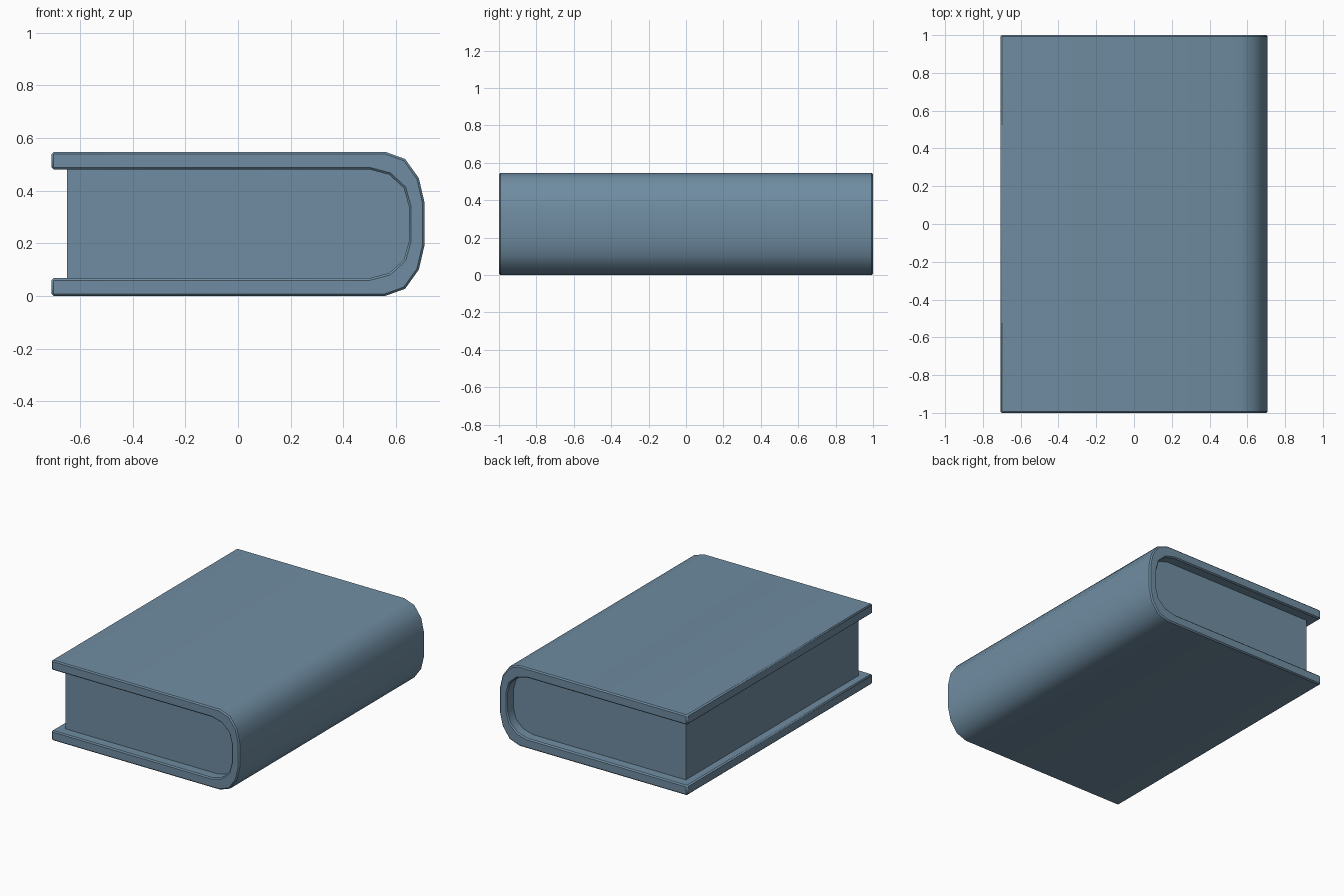
import bpy, bmesh, math

if "Cube" in bpy.data.objects:
    bpy.data.objects.remove(bpy.data.objects["Cube"])

MID = 0.2735  # mid height of the book

# Slate blue for the whole book
slate = bpy.data.materials.new("slate_blue")
slate.diffuse_color = (0.16, 0.265, 0.36, 1)
slate.use_nodes = True
slate.node_tree.nodes["Principled BSDF"].inputs["Base Color"].default_value = slate.diffuse_color


def mirrored(lower):
    """Lower half of a profile plus its mirror image above MID."""
    return lower + [(x, 2 * MID - z) for x, z in reversed(lower)]


def prism(name, profile, half_length, bevel=0.0):
    """Extrude an XZ profile along y, optionally chamfering the sharp edges."""
    bm = bmesh.new()
    front = bm.faces.new([bm.verts.new((x, -half_length, z)) for x, z in profile])
    ext = bmesh.ops.extrude_face_region(bm, geom=[front], use_keep_orig=True)
    verts = [g for g in ext["geom"] if isinstance(g, bmesh.types.BMVert)]
    bmesh.ops.translate(bm, verts=verts, vec=(0, 2 * half_length, 0))
    bmesh.ops.recalc_face_normals(bm, faces=bm.faces)
    if bevel:
        sharp = [e for e in bm.edges if e.calc_face_angle(0) > math.radians(60)]
        bmesh.ops.bevel(bm, geom=sharp, offset=bevel, segments=1,
                        profile=0.5, affect='EDGES')
    mesh = bpy.data.meshes.new(name)
    bm.to_mesh(mesh)
    bm.free()
    mesh.materials.append(slate)
    obj = bpy.data.objects.new(name, mesh)
    bpy.context.collection.objects.link(obj)
    bpy.ops.object.select_all(action='DESELECT')
    obj.select_set(True)
    bpy.context.view_layer.objects.active = obj
    bpy.ops.object.shade_smooth_by_angle(angle=math.radians(40))
    return obj


# Wrap-around cover with rounded spine
outer = mirrored([(-0.708, 0), (0.56, 0), (0.635, 0.027), (0.687, 0.10), (0.708, 0.19)])
inner = mirrored([(-0.708, 0.067), (0.50, 0.067), (0.575, 0.087), (0.63, 0.138), (0.65, 0.21)])
prism("cover", outer + inner[::-1], 1.0, bevel=0.008)

# Page block, set back from the cover and sunk slightly into it
pages = mirrored([(-0.65, 0.064), (0.50, 0.064), (0.577, 0.084), (0.633, 0.136), (0.653, 0.21)])
prism("pages", pages, 0.93)
